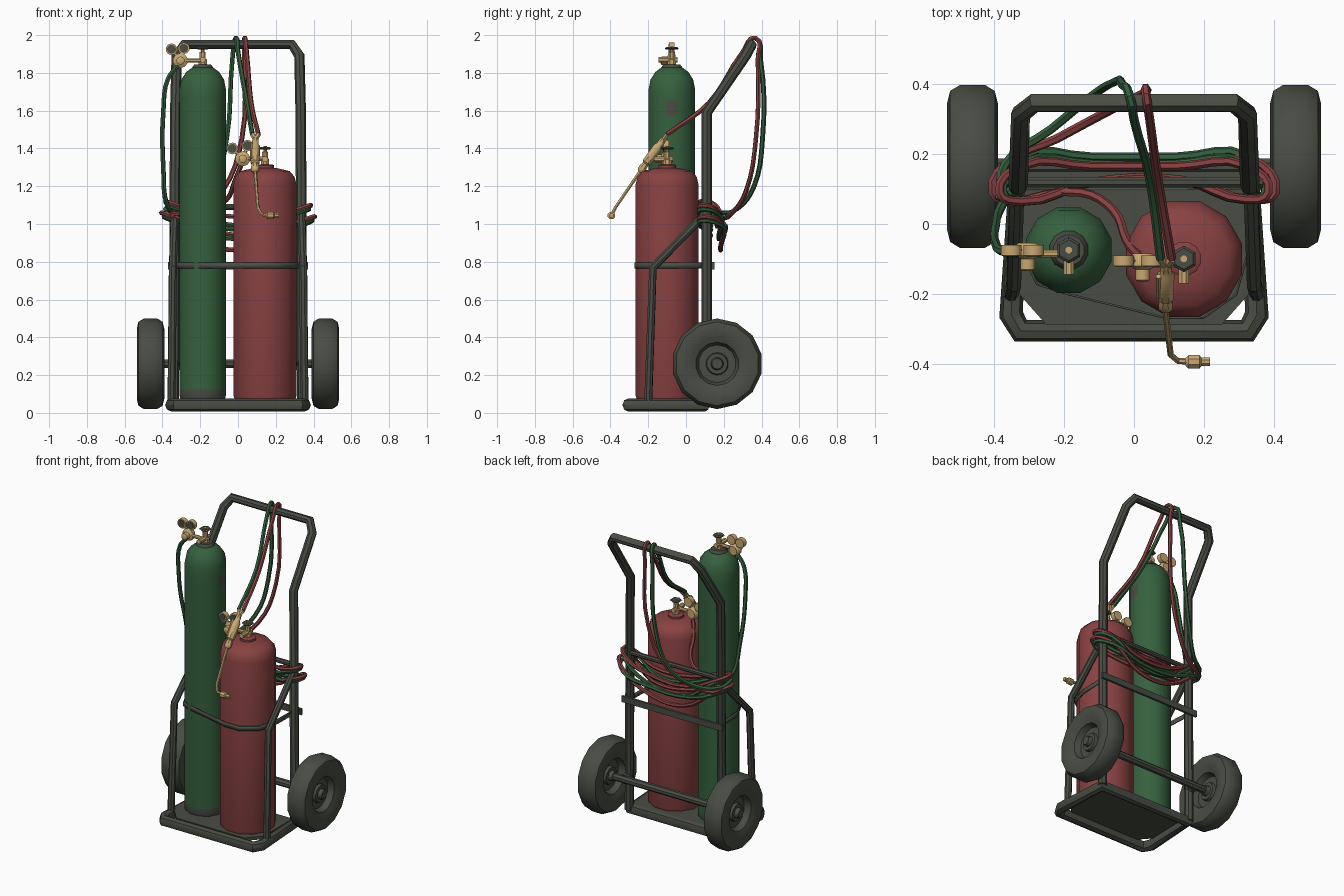
import bpy, bmesh, math
from mathutils import Vector

if "Cube" in bpy.data.objects:
    bpy.data.objects.remove(bpy.data.objects["Cube"])


def material(name, rgb):
    m = bpy.data.materials.new(name)
    m.diffuse_color = (*rgb, 1)
    m.use_nodes = True
    m.node_tree.nodes["Principled BSDF"].inputs["Base Color"].default_value = m.diffuse_color
    return m


DARK = material("dark_grey_green", (0.066, 0.074, 0.057))
GREEN = material("bottle_green", (0.036, 0.118, 0.048))
RED = material("bottle_red", (0.25, 0.054, 0.054))
BRASS = material("brass", (0.58, 0.39, 0.165))


def finish(name, bm, *mats):
    bmesh.ops.recalc_face_normals(bm, faces=bm.faces)
    me = bpy.data.meshes.new(name)
    bm.to_mesh(me)
    bm.free()
    ob = bpy.data.objects.new(name, me)
    bpy.context.collection.objects.link(ob)
    for m in mats:
        me.materials.append(m)
    return ob


def lathe(name, profile, loc, mats, axis=(0, 0, 1), segs=12, rule=None):
    """Revolve (radius, height) points round an axis; ends are capped."""
    bm = bmesh.new()
    q = Vector(axis).to_track_quat('Z', 'Y')
    rings = []
    for r, h in profile:
        rings.append([bm.verts.new(Vector(loc) + q @ Vector((
            r * math.cos(math.tau * (i + .5) / segs), r * math.sin(math.tau * (i + .5) / segs), h)))
            for i in range(segs)])
    for a, b in zip(rings, rings[1:]):
        for i in range(segs):
            j = (i + 1) % segs
            f = bm.faces.new((a[i], a[j], b[j], b[i]))
            if rule:
                f.material_index = rule(f.calc_center_median() - Vector(loc))
    bm.faces.new(rings[0])
    bm.faces.new(rings[-1])
    return finish(name, bm, *mats)


def rod(name, p0, p1, r, mat, segs=8):
    d = Vector(p1) - Vector(p0)
    return lathe(name, [(r, 0), (r, d.length)], p0, [mat], d, segs)


def tube(name, pts, r, mat, cyclic=False, smooth=False, res=2):
    """Pipe or hose along a path."""
    cu = bpy.data.curves.new(name, 'CURVE')
    cu.dimensions = '3D'
    cu.bevel_depth, cu.bevel_resolution, cu.use_fill_caps = r, res, True
    cu.resolution_u = 4
    if smooth:
        sp = cu.splines.new('BEZIER')
        sp.bezier_points.add(len(pts) - 1)
        for bp, p in zip(sp.bezier_points, pts):
            bp.co = p
            bp.handle_left_type = bp.handle_right_type = 'AUTO'
    else:
        sp = cu.splines.new('POLY')
        sp.points.add(len(pts) - 1)
        for sp_pt, p in zip(sp.points, pts):
            sp_pt.co = (*p, 1)
    sp.use_cyclic_u = cyclic
    cu.materials.append(mat)
    ob = bpy.data.objects.new(name, cu)
    bpy.context.collection.objects.link(ob)
    bpy.ops.object.select_all(action='DESELECT')
    bpy.context.view_layer.objects.active = ob
    ob.select_set(True)
    bpy.ops.object.convert(target='MESH')
    return bpy.context.object


def mirror_x(pts):
    return pts + [(-x, y, z) for x, y, z in reversed(pts)]


def slab(name, outline, z0, z1, mat):
    bm = bmesh.new()
    f = bm.faces.new([bm.verts.new((x, y, z0)) for x, y in outline])
    ext = bmesh.ops.extrude_face_region(bm, geom=[f])
    bmesh.ops.translate(bm, vec=(0, 0, z1 - z0), verts=[v for v in ext['geom'] if isinstance(v, bmesh.types.BMVert)])
    bm.faces.ensure_lookup_table()
    return finish(name, bm, mat)


# Trolley frame: base ring, floor plate, handle hoop, side braces
tube("base_ring", mirror_x([(.335, .10, .042), (.352, -.26, .042), (.325, -.306, .042)]), .035, DARK, True)
slab("floor_plate", [(.25, -.29), (.33, -.20), (.33, .10), (-.33, .10), (-.33, -.20), (-.25, -.29)], .055, .075, DARK)
tube("handle_hoop", mirror_x([(.34, .11, .04), (.332, .11, 1.59), (.325, .315, 1.89), (.285, .347, 1.95)]), .028, DARK)
for s in (-1, 1):
    tube("side_brace", [(s * .352, -.20, .06), (s * .345, -.175, .77), (s * .335, .11, 1.06)], .022, DARK)
    rod("axle_bracket", (s * .34, .10, .26), (s * .34, .17, .26), .03, DARK)
    # Ribbed wheel: hub, dished rim, fat tyre
    half = [(.028, .055), (.034, .03), (.055, .03), (.06, .012), (.10, .012), (.115, .05),
            (.135, .056), (.185, .073), (.222, .064), (.24, .035)]
    lathe("wheel", half + [(r, -x) for r, x in reversed(half)], (s * .463, .165, .26), [DARK], (1, 0, 0), 14)
rod("axle", (-.46, .165, .26), (.46, .165, .26), .024, DARK)
slab("rear_crossbar", [(-.37, .135), (.37, .135), (.37, .15), (-.37, .15)], .76, .80, DARK)
rod("upper_crossbar", (-.37, .12, 1.09), (.37, .12, 1.09), .016, DARK)

# Retaining strap wrapped round both bottles
bm = bmesh.new()
path = [(-.335, .10), (-.325, -.08), (-.28, -.175), (-.19, -.204), (.09, -.272), (.2, -.272), (.295, -.205),
        (.33, -.08), (.335, .10)]
low = [bm.verts.new((x, y, .765)) for x, y in path]
high = [bm.verts.new((x, y, .795)) for x, y in path]
for i in range(len(path) - 1):
    bm.faces.new((low[i], low[i + 1], high[i + 1], high[i]))
strap = finish("strap", bm, DARK)
strap.modifiers.new("thickness", 'SOLIDIFY').thickness = .006


# Gas bottles, with worn bare patches picked by height and direction
def green_wear(c):
    side = c.x > .11 and 1.5 < c.z < 1.58
    foot = c.z < .06 and c.y < 0
    return 1 if side or foot else 0


lathe("green_bottle", [(.122, 0), (.127, .015), (.127, .05), (.127, 1.5), (.127, 1.58), (.127, 1.64), (.117, 1.69),
                       (.09, 1.73), (.055, 1.755)], (-.187, -.075, .075), [GREEN, DARK], rule=green_wear)
lathe("green_bottle_collar", [(.057, 0), (.057, .03), (.045, .045)], (-.187, -.075, 1.80), [DARK])
lathe("red_bottle", [(.167, 0), (.172, .015), (.172, 1.135), (.162, 1.175), (.135, 1.205), (.06, 1.222)],
      (.143, -.10, .075), [RED])
lathe("red_bottle_collar", [(.05, 0), (.05, .03), (.04, .036)], (.143, -.10, 1.28), [RED])


# Bottle valves: stem, outlet and hand wheel
def valve(x, y, z):
    lathe("valve_stem", [(.024, 0), (.024, .03), (.017, .035), (.017, .07), (.010, .072), (.010, .10)],
          (x, y, z), [BRASS], segs=8)
    rod("valve_outlet", (x, y + .03, z + .03), (x, y - .07, z + .03), .016, BRASS)
    lathe("valve_hand_wheel", [(.03, 0), (.038, .006), (.030, .013)], (x, y, z + .083), [DARK], segs=6)


valve(-.187, -.075, 1.84)
valve(.143, -.10, 1.312)


# Regulators: body, link to valve and two gauges
def regulator(body, gauges, valve_x):
    x, y, z = body
    lathe("regulator_body", [(.03, 0), (.04, .015), (.04, .035), (.022, .045), (.022, .075), (.012, .08)],
          (x, y + .03, z), [BRASS], (0, -1, 0), 10)
    rod("regulator_link", (x, y, z), (valve_x, y, z), .012, BRASS)
    for gx, gz in gauges:
        rod("gauge_stem", (x, y + .01, z), (gx, y + .01, gz), .009, BRASS, 6)
        rod("gauge", (gx, y + .025, gz), (gx, y - .005, gz), .031, BRASS, 10)
        rod("gauge_face", (gx, y - .004, gz), (gx, y - .008, gz), .024, DARK, 10)


regulator((-.305, -.085, 1.865), [(-.352, 1.925), (-.287, 1.93)], -.187)
regulator((.025, -.115, 1.345), [(-.03, 1.40), (.05, 1.415)], .143)

# Cutting torch: grip, lance, angled nozzle
top, mid, low_pt = Vector((.092, -.115, 1.455)), Vector((.09, -.245, 1.275)), Vector((.105, -.375, 1.085))
grip = mid - top
L = grip.length
lathe("torch_grip", [(.012, 0), (.018, .02), (.018, L * .2), (.026, L * .25), (.026, L * .72), (.017, L * .76),
                     (.022, L * .85), (.022, L * .95), (.012, L)], top, [BRASS], grip, 8)
tube("torch_lance", [mid, low_pt, (.125, -.392, 1.05), (.16, -.395, 1.045)], .009, BRASS, res=1)
lathe("torch_nozzle", [(.012, 0), (.021, .008), (.021, .04), (.013, .045), (.013, .07)], (.148, -.395, 1.045),
      [BRASS], (1, 0, 0), 8)
rod("torch_lever", (.07, -.15, 1.43), (.07, -.21, 1.345), .008, BRASS, 6)
for dx in (-.016, .016):
    rod("torch_inlet", (.092 + dx, -.10, 1.475), (.092, -.12, 1.445), .013, BRASS, 6)


# Hoses: torch over the handle and down to the coil
def hose(name, pts, mat):
    tube(name, pts, .013, mat, smooth=True, res=1)


hose("green_torch_hose", [(.076, -.10, 1.475), (.045, .13, 1.65), (0, .30, 1.91), (-.012, .365, 1.985),
                          (-.03, .395, 1.87), (-.06, .405, 1.45), (-.13, .36, 1.20), (-.24, .27, 1.08),
                          (-.37, .17, 1.06), (-.385, .07, 1.08)], GREEN)
hose("red_torch_hose", [(.108, -.10, 1.475), (.07, .12, 1.64), (.045, .30, 1.91), (.035, .37, 1.985),
                        (.035, .38, 1.87), (.02, .37, 1.45), (-.08, .32, 1.18), (-.22, .245, 1.06),
                        (-.36, .17, 1.03), (-.38, .07, 1.06)], RED)
# Hoses: regulators down to the coil
hose("green_supply_hose", [(-.315, -.085, 1.84), (-.37, -.08, 1.77), (-.395, -.06, 1.60), (-.395, 0, 1.29),
                           (-.375, .06, 1.10), (-.32, .15, 1.04)], GREEN)
hose("red_supply_hose", [(.02, -.10, 1.32), (-.02, -.05, 1.22), (-.06, .04, 1.13), (-.15, .09, 1.08),
                         (-.36, .06, 1.05)], RED)

# Coiled hose: drooping loops hung round both posts
for i, (mat, z, sag, w) in enumerate([(RED, 1.10, .10, .385), (GREEN, 1.08, .14, .375), (RED, 1.04, .16, .405),
                                      (GREEN, 1.02, .08, .39)]):
    y = .165 + .009 * i
    loop = [(w, .09, z), (w - .06, y, z - .03), (.12, y, z - sag), (-.12, y, z - sag), (.06 - w, y, z - .01),
            (-w, .09, z + .02), (.06 - w, .065, z), (-.12, .12, z - sag * .5), (.14, .125, z - sag * .6),
            (w - .06, .07, z - .02)]
    tube("coiled_hose", loop, .013, mat, cyclic=True, smooth=True, res=1)

# Smooth shading with crisp edges
bpy.ops.object.select_all(action='SELECT')
bpy.context.view_layer.objects.active = strap
bpy.ops.object.shade_smooth_by_angle(angle=math.radians(40))
